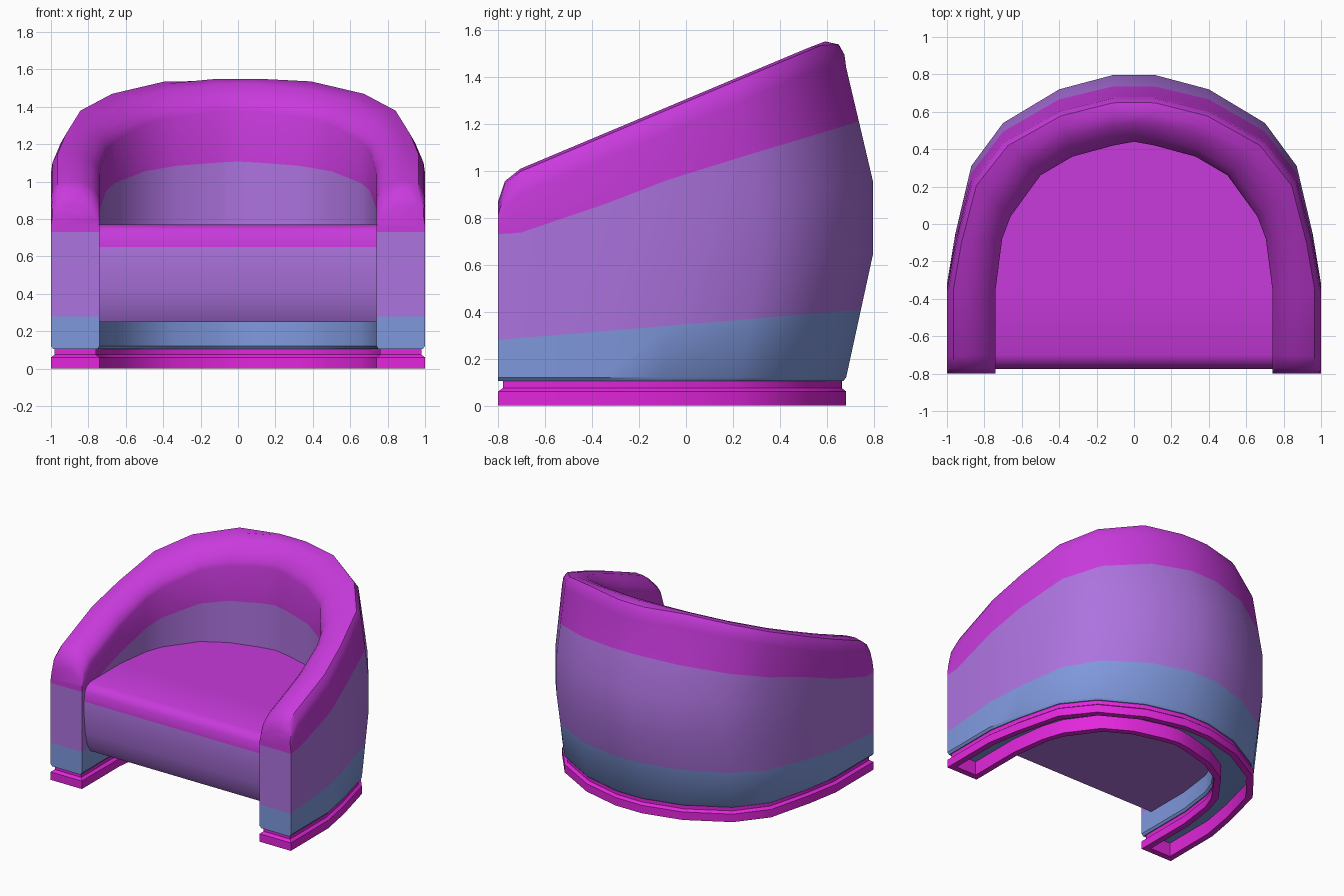
import bpy, bmesh, math

if "Cube" in bpy.data.objects:
    bpy.data.objects.remove(bpy.data.objects["Cube"])


def material(name, hex_code):
    rgb = [int(hex_code[i:i + 2], 16) / 255 for i in (0, 2, 4)]
    lin = [c / 12.92 if c < 0.04045 else ((c + 0.055) / 1.055) ** 2.4 for c in rgb]
    m = bpy.data.materials.new(name)
    m.diffuse_color = (*lin, 1)
    m.use_nodes = True
    m.node_tree.nodes["Principled BSDF"].inputs["Base Color"].default_value = m.diffuse_color
    return m


MAGENTA = material("magenta fabric", "C83ADC")
PURPLE = material("purple fabric", "AD73DF")
BLUE = material("blue fabric", "8099DE")
PINK = material("pink base", "E326DC")


def finish(name, bm, mats, angle=38):
    bmesh.ops.recalc_face_normals(bm, faces=bm.faces[:])
    me = bpy.data.meshes.new(name)
    bm.to_mesh(me)
    bm.free()
    for m in mats:
        me.materials.append(m)
    ob = bpy.data.objects.new(name, me)
    bpy.context.collection.objects.link(ob)
    bpy.ops.object.select_all(action='DESELECT')
    ob.select_set(True)
    bpy.context.view_layer.objects.active = ob
    bpy.ops.object.shade_smooth_by_angle(angle=math.radians(angle))
    return ob


def lerp(a, b, t):
    return a + (b - a) * t


# Plan curves of the horseshoe: outer and inner wall, right half, front to back
OUTER = [(1, -.8), (1, -.77), (1, -.7), (1, -.32), (.955, -.05), (.87, .31),
         (.70, .54), (.40, .72), (.11, .797), (0, .797)]
INNER = [(.74, -.8), (.74, -.77), (.74, -.7), (.74, -.35), (.705, -.08), (.66, .04),
         (.50, .26), (.33, .36), (.11, .42), (0, .44)]
FRONT_DROP = {0: .10, 1: .025}   # rounded top of the arm fronts


def mirrored(half):
    return half + [(-x, y) for x, y in half[-2::-1]]


outer, inner = mirrored(OUTER), mirrored(INNER)
count = len(outer)


def lean(y, f):
    """Shrink depth from the front; f = 1 is the full bulge."""
    return (y + .8) * lerp(.928, 1, f) - .8


def bulge(t):
    if t < .4:
        return t / .4
    return 1 if t < .63 else max(0, (1 - t) / .37)


def crown(y):
    return min(1.55, 1.305 + .42 * y)


def low_band(y):
    return .28 + .08 * (y + .8)


def high_band(y):
    if y < -.65:
        return .73 + .07 * (y + .8)
    return lerp(.74, .98, (y + .65) / .65) if y < 0 else .98 + .29 * y


# Top roll: position across the wall, drop below the crown
ROLL = [(0, .11), (.03, .055), (.13, .012), (.35, 0), (.6, .004), (.84, .04), (.96, .075), (1, .11)]


def section(i):
    (ox, oy), (ix, iy) = outer[i], inner[i]
    extra = FRONT_DROP.get(min(i, count - 1 - i), 0)
    by = lean(oy, 0)

    def wall(x, y, curved):
        top = crown(lean(y, 0) if curved else y) - .11 - extra
        zs = [.12, low_band(y), lerp(.12, top, .4), lerp(.12, top, .63), high_band(y)]
        return [(x, lean(y, bulge((z - .12) / (top - .12))) if curved else y, z) for z in zs]

    def across(u, z):
        return (lerp(ox, ix, u), lerp(by, iy, u), z)

    roll = []
    for u, drop in ROLL:
        x, y, _ = across(u, 0)
        roll.append((x, y, crown(y) - drop - extra))
    return ([across(.05, .105)] + wall(ox, oy, True) + roll
            + wall(ix, iy, False)[::-1] + [across(.95, .105)])


# Shell: arms and back as one lofted horseshoe
bm = bmesh.new()
rings = [[bm.verts.new(p) for p in section(i)] for i in range(count)]
n = len(rings[0])


def band(j):
    if j < 2 or j >= n - 3:
        return 2
    return 1 if j < 5 or j >= n - 6 else 0


for a, b in zip(rings, rings[1:]):
    for j in range(n):
        k = (j + 1) % n
        bm.faces.new((a[j], a[k], b[k], b[j])).material_index = band(j)
for r in (rings[0], rings[-1]):
    for j in range(n // 2 - 1):
        bm.faces.new((r[j], r[j + 1], r[n - 2 - j], r[n - 1 - j])).material_index = band(j)
finish("arms_and_back", bm, [MAGENTA, PURPLE, BLUE])


# Base: thin-walled plinth with a groove under the shell
def outline(d):
    u, front = d / .26, -.8 + d
    pts_o, pts_i = [], []
    for (ox, oy), (ix, iy) in zip(outer, inner):
        oy = lean(oy, 0)
        for pts, t in ((pts_o, u), (pts_i, 1 - u)):
            pts.append((lerp(ox, ix, t), max(front, lerp(oy, iy, t))))
    return pts_o + pts_i[::-1]


bm = bmesh.new()
loops = [[bm.verts.new((x, y, z)) for x, y in outline(d)]
         for z, d in ((.105, .045), (0, .045), (0, 0), (.06, 0), (.075, .02), (.108, .02))]
for a, b in zip(loops, loops[1:]):
    for j in range(len(a)):
        k = (j + 1) % len(a)
        bm.faces.new((a[j], a[k], b[k], b[j]))
bmesh.ops.remove_doubles(bm, verts=bm.verts[:], dist=.0001)
finish("base", bm, [PINK])

# Seat: cushion filling the horseshoe, with a rolled front
NOSE = [(-.70, .77), (-.745, .75), (-.765, .715), (-.775, .65), (-.772, .53),
        (-.76, .41), (-.735, .31), (-.70, .25)]
bm = bmesh.new()
plan = mirrored(INNER[2:])
top = [bm.verts.new((x * 1.004, y, .77)) for x, y in plan]
bottom = [bm.verts.new((x * 1.004, y, .25)) for x, y in plan]
bm.faces.new(top)
bm.faces.new(bottom)
for j in range(len(plan) - 1):
    bm.faces.new((top[j], top[j + 1], bottom[j + 1], bottom[j]))
sides = []
for end, x in ((0, .74), (-1, -.74)):
    mid = [bm.verts.new((x * 1.004, y, z)) for y, z in NOSE[1:-1]]
    sides.append([top[end]] + mid + [bottom[end]])
    bm.faces.new(sides[-1])
for j in range(len(NOSE) - 1):
    bm.faces.new((sides[0][j], sides[0][j + 1], sides[1][j + 1], sides[1][j]))
for f in bm.faces:
    f.material_index = 0 if f.calc_center_median().z > .65 else 1
finish("seat", bm, [MAGENTA, PURPLE], 50)
